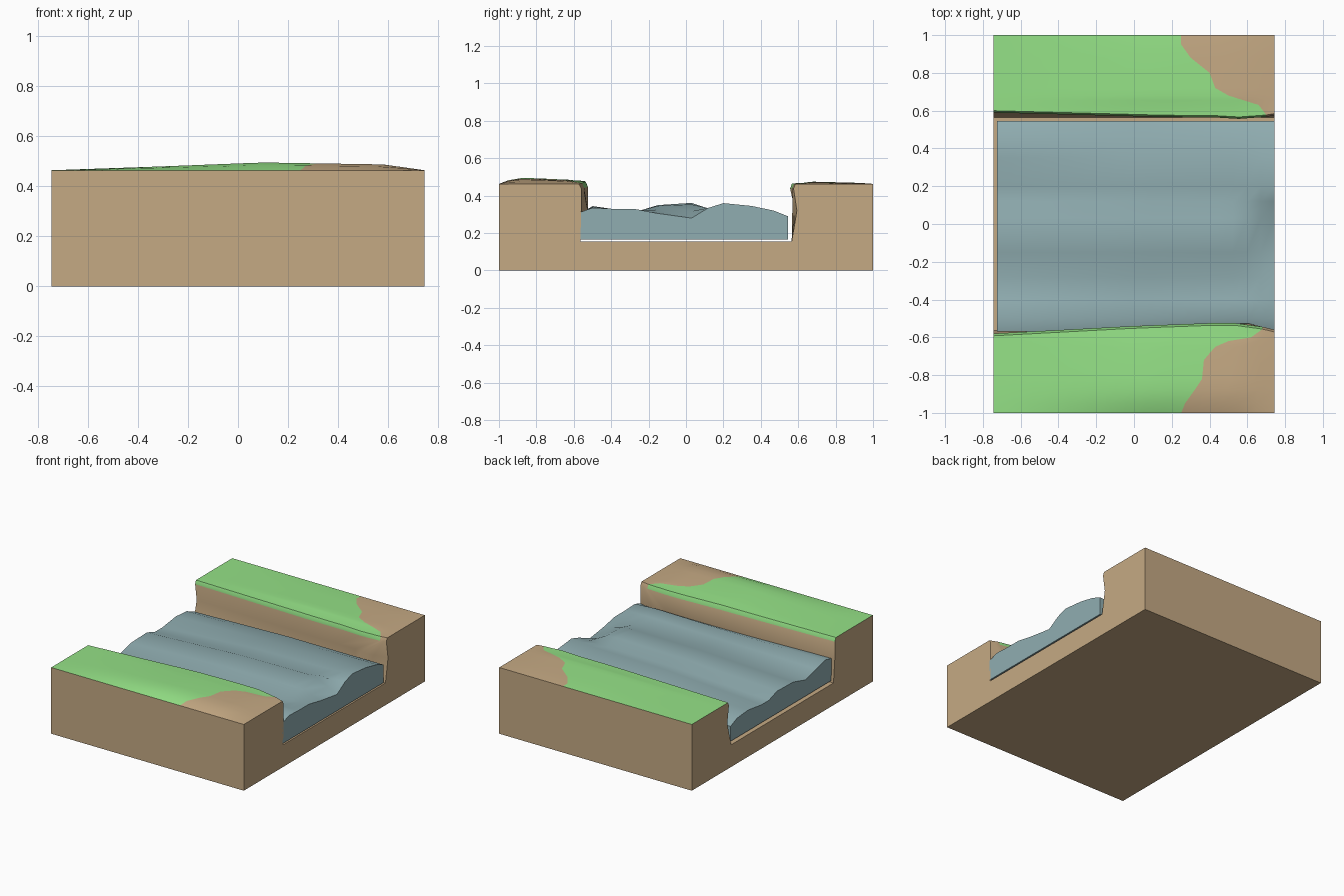
import bpy, bmesh

if "Cube" in bpy.data.objects:
    bpy.data.objects.remove(bpy.data.objects["Cube"])

def material(name, rgb):
    m = bpy.data.materials.new(name)
    m.diffuse_color = (*rgb, 1)
    m.use_nodes = True
    m.node_tree.nodes["Principled BSDF"].inputs["Base Color"].default_value = m.diffuse_color
    return m

EARTH = material("earth brown", (0.56, 0.40, 0.23))
GRASS = material("grass green", (0.30, 0.76, 0.24))
WATER = material("water blue grey", (0.28, 0.42, 0.44))

def lerp(table, t):
    """Piecewise linear lookup in a list of (position, value)."""
    if t <= table[0][0]:
        return table[0][1]
    for (a, u), (b, v) in zip(table, table[1:]):
        if t <= b:
            return u + (v - u) * (t - a) / (b - a)
    return table[-1][1]

def loft(name, rows, mats, is_second=lambda r, c: False):
    """Closed block from rows of points running along x, with end caps."""
    bm = bmesh.new()
    grid = [[bm.verts.new(p) for p in row] for row in rows]
    n, cols = len(grid), len(grid[0])
    for r in range(n):
        a, b = grid[r], grid[(r + 1) % n]
        for c in range(cols - 1):
            f = bm.faces.new((a[c], a[c + 1], b[c + 1], b[c]))
            f.material_index = int(is_second(r, c))
    bm.faces.new([row[0] for row in grid])
    bm.faces.new([row[-1] for row in reversed(grid)])
    bmesh.ops.recalc_face_normals(bm, faces=bm.faces)
    me = bpy.data.meshes.new(name)
    bm.to_mesh(me)
    bm.free()
    ob = bpy.data.objects.new(name, me)
    bpy.context.collection.objects.link(ob)
    for m in mats:
        me.materials.append(m)
    bpy.ops.object.select_all(action='DESELECT')
    ob.select_set(True)
    bpy.context.view_layer.objects.active = ob
    bpy.ops.object.shade_smooth_by_angle(angle=0.7)
    return ob

# Riverbank block: rows follow the grass border so the colours split cleanly
X0, X1, TOP, FLOOR = -0.745, 0.745, 0.463, 0.155
swell = [(X0, 0), (-0.3, 0.5), (0.1, 1), (0.58, 0.75), (X1, 0)]
front_edge = [(X0, -0.58), (0, -0.54), (0.4, -0.525), (0.6, -0.525), (X1, -0.56)]
back_edge = [(X0, 0.59), (0.2, 0.565), (0.5, 0.565), (0.6, 0.55), (X1, 0.575)]
LEFT, RIGHT = 10, 5

def row(y, z, border=0.5, bump=0.0):
    xs = [X0 + (border - X0) * i / LEFT for i in range(LEFT)]
    xs += [border + (X1 - border) * i / RIGHT for i in range(RIGHT + 1)]
    return [(x, y(x) if callable(y) else y, z + bump * lerp(swell, x)) for x in xs]

def front(offset):
    return lambda x: lerp(front_edge, x) + offset

def back(offset):
    return lambda x: lerp(back_edge, x) + offset

# (y, grass border x, bump height) across each bank top
front_top = [(-1, .25, 0), (-.95, .27, .02), (-.88, .32, .031), (-.82, .36, .031),
             (-.72, .37, .027), (-.65, .43, .024), (-.62, .50, .022), (-.6, .62, .02)]
back_top = [(.63, .66, .006), (.655, .58, .01), (.68, .50, .012), (.72, .43, .011),
            (.8, .40, .009), (.88, .30, .007), (.95, .25, .004), (1, .25, 0)]

rows = [row(-1, 0)]
rows += [row(y, TOP, b, h) for y, b, h in front_top]
rows += [row(front(-.012), TOP, .68, .016), row(front(0), .438, .68, .012),
         row(front(.0), .32), row(-.565, FLOOR), row(0, FLOOR), row(.565, FLOOR),
         row(back(.018), .32), row(back(0), .438, .70), row(back(.01), TOP, .70, .003)]
rows += [row(y, TOP, b, h) for y, b, h in back_top]
rows += [row(1, 0)]
nf, nb = len(front_top), len(rows) - 2 - len(back_top)

def grassy(r, c):
    on_top = 1 <= r <= nf + 1 or nb - 1 <= r < len(rows) - 2
    return on_top and c < LEFT

loft("riverbank", rows, [EARTH, GRASS], grassy)

# River slab: rippled surface blended between four cross-sections
ys = [-.57, -.5, -.4, -.28, -.15, .03, .12, .2, .35, .47, .545]
sections = [
    (-.725, [.32, .335, .31, .28, .315, .32, .29, .29, .31, .30, .27]),
    (0, [.31, .335, .32, .31, .345, .355, .325, .335, .33, .31, .29]),
    (.58, [.30, .345, .33, .31, .35, .362, .33, .345, .335, .32, .29]),
    (X1, [.31, .335, .33, .33, .305, .28, .335, .36, .345, .32, .29])]
stations = [-.725 + (X1 + .725) * i / 20 for i in range(21)]
water = [[(x, ys[0], .165) for x in stations]]
for i, y in enumerate(ys):
    crest = [(sx, zs[i]) for sx, zs in sections]
    water.append([(x, y, lerp(crest, x)) for x in stations])
water.append([(x, ys[-1], .165) for x in stations])
loft("river_water", water, [WATER])
